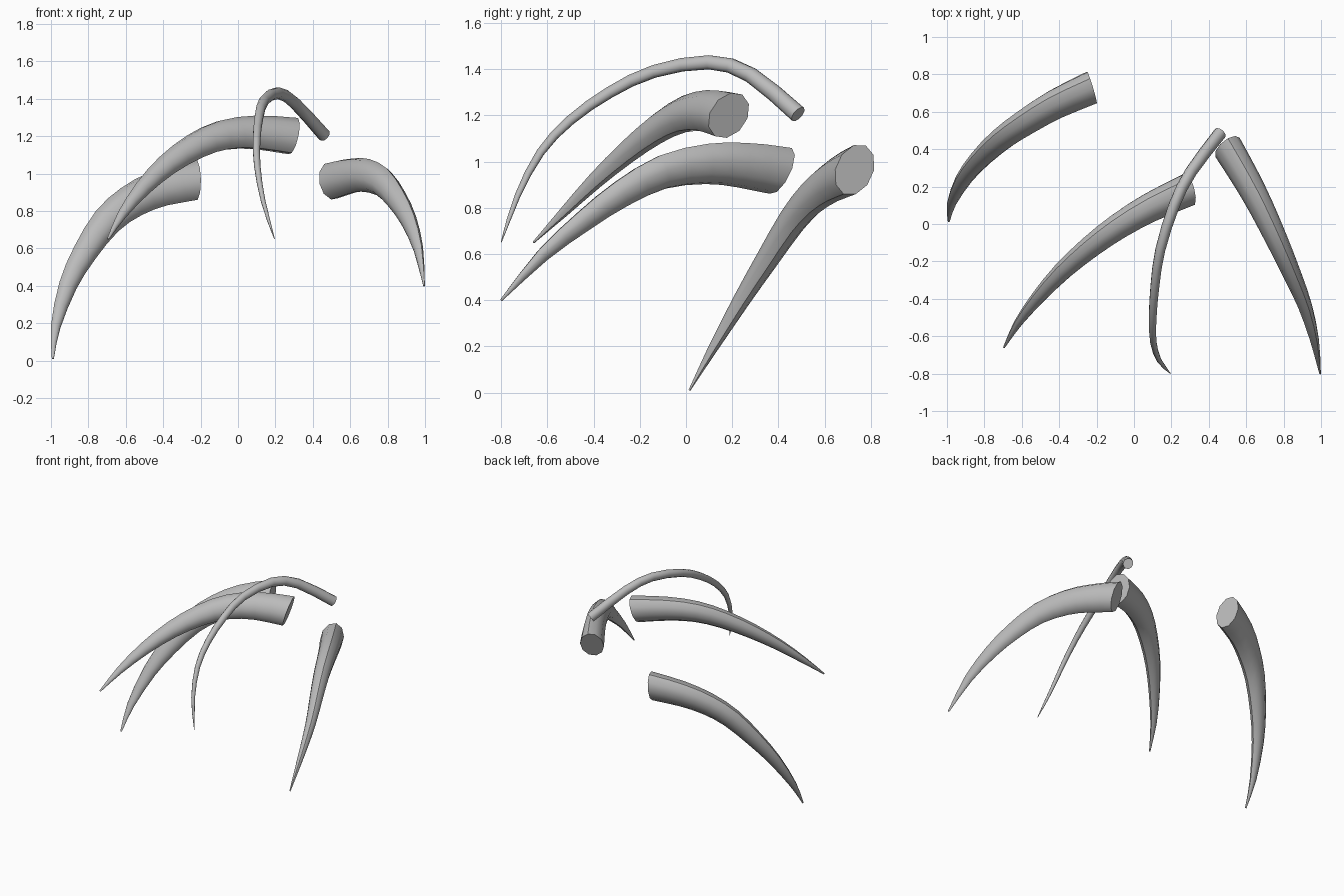
import bpy, bmesh, math
from mathutils import Vector

cube = bpy.data.objects.get("Cube")
if cube:
    bpy.data.objects.remove(cube)

SIDES = 10

# One plain grey for every horn
grey = bpy.data.materials.new("horn_grey")
grey.use_nodes = True
grey.diffuse_color = (0.5, 0.5, 0.5, 1)
grey.node_tree.nodes["Principled BSDF"].inputs["Base Color"].default_value = grey.diffuse_color


def refine(points):
    """Insert a smooth midpoint between neighbouring path points."""
    p = [2 * points[0] - points[1]] + points + [2 * points[-1] - points[-2]]
    path = []
    for a, b, c, d in zip(p, p[1:], p[2:], p[3:]):
        path += [b, (9 * (b + c) - a - d) / 16]
    return path + [points[-1]]


def horn(name, points, width, height, taper, dip):
    """Sweep a tapering oval from a sharp tip to a flat base tilted by dip."""
    path = refine([Vector(q) for q in points])
    chord = path[-1] - path[0]
    bulge = path[len(path) // 2] - (path[0] + path[-1]) / 2
    side = chord.cross(bulge).normalized()
    steps = [(b - a).length for a, b in zip(path, path[1:])]
    total, run = sum(steps), 0
    bm = bmesh.new()
    rings = []
    for i, centre in enumerate(path):
        tangent = path[min(i + 1, len(path) - 1)] - path[max(i - 1, 0)]
        tangent.normalize()
        # The base turns down further than the path
        if i == len(path) - 1:
            tangent -= dip * side.cross(tangent).normalized()
        out = side.cross(tangent).normalized()
        across = tangent.cross(out).normalized()
        size = max((run / total) ** taper, 0.05)
        ring = []
        for k in range(SIDES):
            a = math.tau * k / SIDES
            ring.append(bm.verts.new(
                centre + size * (out * height * math.cos(a) + across * width * math.sin(a))))
        rings.append(ring)
        run += steps[i] if i < len(steps) else 0
    for r, s in zip(rings, rings[1:]):
        for k in range(SIDES):
            n = (k + 1) % SIDES
            bm.faces.new((r[k], r[n], s[n], s[k]))
    bm.faces.new(rings[0])
    bm.faces.new(rings[-1])
    bmesh.ops.recalc_face_normals(bm, faces=bm.faces[:])
    mesh = bpy.data.meshes.new(name)
    bm.to_mesh(mesh)
    bm.free()
    mesh.materials.append(grey)
    obj = bpy.data.objects.new(name, mesh)
    bpy.context.collection.objects.link(obj)
    bpy.ops.object.select_all(action='DESELECT')
    obj.select_set(True)
    bpy.context.view_layer.objects.active = obj
    bpy.ops.object.shade_smooth_by_angle(angle=math.radians(40))


# Paths run from tip to base
horn("right_rear_horn", [
    (-.99, .015, .01), (-.975, .11, .18), (-.91, .24, .40), (-.82, .35, .575),
    (-.70, .46, .745), (-.57, .55, .85), (-.42, .64, .92), (-.225, .73, .965)],
    .085, .116, .72, .27)
horn("right_front_horn", [
    (-.695, -.66, .65), (-.62, -.53, .78), (-.51, -.39, .92), (-.38, -.25, 1.045),
    (-.23, -.12, 1.145), (-.08, -.01, 1.205), (.09, .09, 1.22), (.295, .185, 1.2)],
    .086, .108, .72, .2)
horn("left_horn", [
    (.995, -.8, .4), (.965, -.62, .595), (.915, -.44, .745), (.85, -.28, .86),
    (.77, -.1, .955), (.68, .09, .99), (.6, .24, .985), (.5, .41, .96)],
    .08, .11, .72, .25)
horn("slim_horn", [
    (.195, -.8, .65), (.135, -.73, .85), (.103, -.63, 1.04), (.1, -.5, 1.18),
    (.112, -.33, 1.3), (.14, -.14, 1.39), (.215, .1, 1.43), (.305, .28, 1.375),
    (.46, .485, 1.205)], .035, .038, .5, 0)
